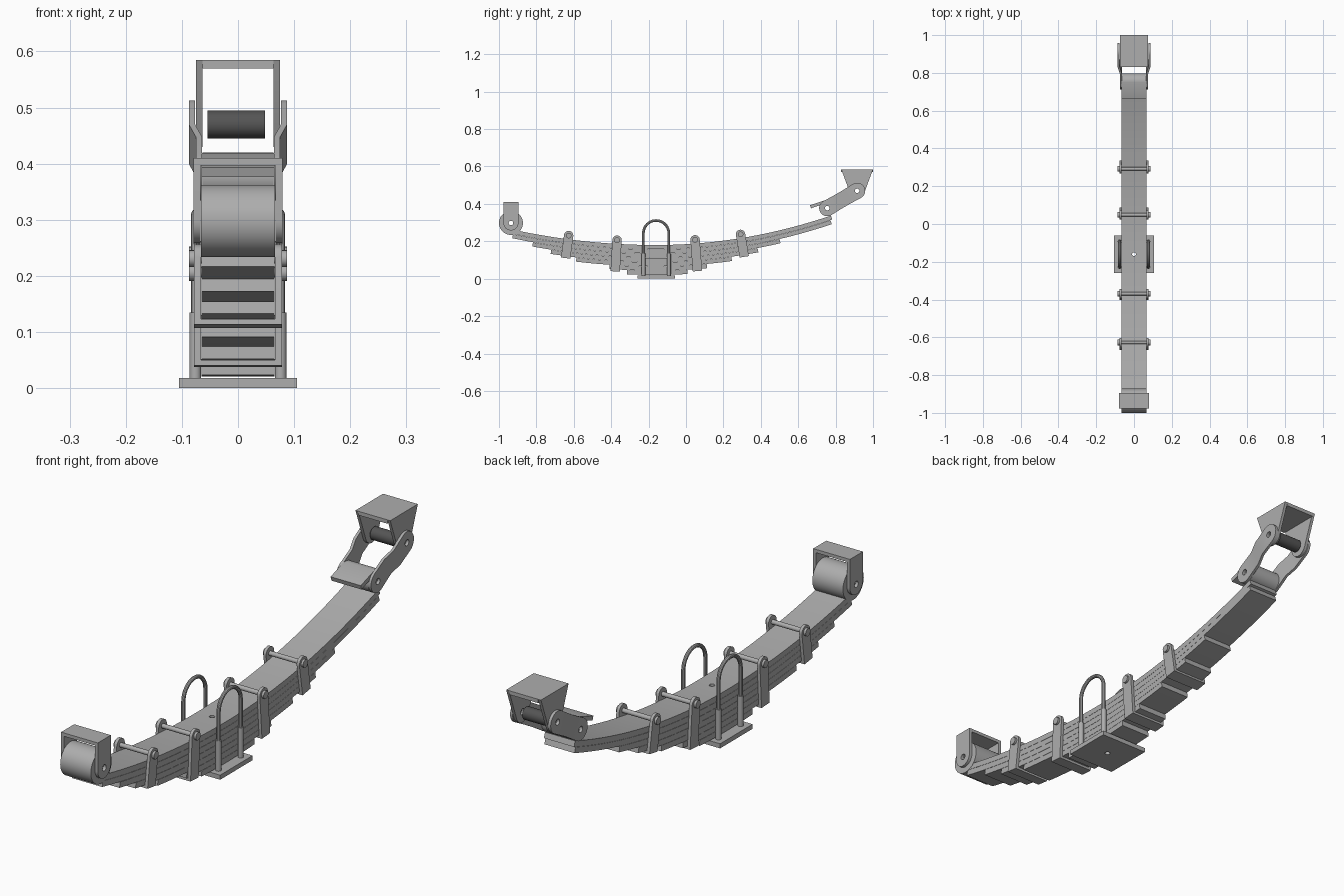
import bpy, math
from mathutils import Vector

if "Cube" in bpy.data.objects:
    bpy.data.objects.remove(bpy.data.objects["Cube"])

def material(name, v):
    m = bpy.data.materials.new(name)
    m.diffuse_color = (v, v, v, 1)
    m.use_nodes = True
    m.node_tree.nodes["Principled BSDF"].inputs["Base Color"].default_value = m.diffuse_color
    return m
STEEL = material("grey steel", 0.42)
DARK = material("dark bushing", 0.09)

def mesh(name, verts, faces, mat=STEEL):
    me = bpy.data.meshes.new(name)
    me.from_pydata(verts, [], faces)
    if mat:
        me.materials.append(mat)
    ob = bpy.data.objects.new(name, me)
    bpy.context.collection.objects.link(ob)
    bpy.context.view_layer.objects.active = ob
    bpy.ops.object.mode_set(mode='EDIT')
    bpy.ops.mesh.select_all(action='SELECT')
    bpy.ops.mesh.normals_make_consistent(inside=False)
    bpy.ops.object.mode_set(mode='OBJECT')
    return ob

def prism(name, pts, x0, x1, mat=STEEL):
    """Extrude a (y, z) outline along x."""
    n = len(pts)
    v = [(x, y, z) for x in (x0, x1) for y, z in pts]
    f = [tuple(range(n)), tuple(range(n, 2 * n))]
    f += [(i, (i + 1) % n, n + (i + 1) % n, n + i) for i in range(n)]
    return mesh(name, v, f, mat)

def arc(c, r, a0, a1, n=16):
    return [(c[0] + r * math.cos(math.radians(a0 + (a1 - a0) * i / n)),
             c[1] + r * math.sin(math.radians(a0 + (a1 - a0) * i / n))) for i in range(n + 1)]

def disc(name, c, r, x0, x1, mat=STEEL, n=32):
    return prism(name, arc(c, r, 0, 360, n)[:-1], x0, x1, mat)

def box(name, x, y, z):
    return prism(name, [(y[0], z[0]), (y[1], z[0]), (y[1], z[1]), (y[0], z[1])], *x)

def drill(cutter, *obs):
    cutter.hide_render = True
    cutters.add(cutter)
    for ob in obs:
        b = ob.modifiers.new("hole", 'BOOLEAN')
        b.operation, b.object, b.solver = 'DIFFERENCE', cutter, 'EXACT'
cutters = set()

# Spring curve: top surface of the main leaf, and a point at depth d below it
MID, PITCH, W = -0.16, 0.0229, 0.065
def on_curve(y, d):
    k = 0.18 if y > MID else 0.14
    s = 2 * k * (y - MID)
    l = math.hypot(1, s)
    return (y + s / l * d, 0.18 + k * (y - MID) ** 2 - d / l)

# Leaves, longest at the top
ends = [(-0.94, 0.775), (-0.92, 0.765), (-0.81, 0.49), (-0.71, 0.37),
        (-0.575, 0.23), (-0.40, 0.10), (-0.31, 0.0)]
leaves = []
for i, (a, b) in enumerate(ends):
    ys = [a + (b - a) * j / 32 for j in range(33)]
    d0, d1 = i * PITCH, (i + 1) * PITCH - 0.0008
    pts = [on_curve(y, d0) for y in ys] + [on_curve(y, d1) for y in reversed(ys)]
    leaves.append(prism(f"leaf_{i + 1}", pts, -W, W))

# Base plate and the centre hole through the stack
plate = box("base_plate", (-0.105, 0.105), (-0.26, -0.06), (0, 0.018))
ring = [(0.01 * math.cos(t * math.pi / 8), MID + 0.01 * math.sin(t * math.pi / 8)) for t in range(16)]
centre = mesh("centre_hole_cutter", [(x, y, z) for z in (-0.1, 0.4) for x, y in ring],
              [tuple(range(16)), tuple(range(16, 32))] +
              [(i, (i + 1) % 16, 16 + (i + 1) % 16, 16 + i) for i in range(16)], None)
drill(centre, plate, *leaves)

# U-bolts with thicker lower legs
for side in (-1, 1):
    cu = bpy.data.curves.new("u_bolt", 'CURVE')
    cu.dimensions, cu.bevel_depth, cu.bevel_resolution = '3D', 0.0075, 3
    cu.use_fill_caps = True
    path = [(-0.092, 0.01)] + arc((MID, 0.243), 0.068, 0, 180, 24) + [(-0.228, 0.01)]
    sp = cu.splines.new('POLY')
    sp.points.add(len(path) - 1)
    for p, (y, z) in zip(sp.points, path):
        p.co = (side * 0.076, y, z, 1)
    cu.materials.append(STEEL)
    bpy.context.collection.objects.link(bpy.data.objects.new("u_bolt", cu))
    for y in (-0.092, -0.228):
        bpy.ops.mesh.primitive_cylinder_add(vertices=16, radius=0.0105, depth=0.12,
                                            location=(side * 0.076, y, 0.075))
        ob = bpy.context.object
        ob.name = "u_bolt_sleeve"
        ob.data.materials.append(STEEL)

# Rebound clips: strap under the leaves, rounded side tabs, cross bolt on top
for y, count in ((-0.63, 4), (-0.37, 6), (0.05, 6), (0.295, 4)):
    c = Vector(on_curve(y, -0.02))
    low = Vector(on_curve(y, count * PITCH + 0.010))
    up = (c - low).normalized()
    side = Vector((up.y, -up.x))
    ang = math.degrees(math.atan2(side.y, side.x))
    r = 0.025
    for s in (-1, 1):
        prism("clip_side", [tuple(low - side * r), tuple(low + side * r)] + arc(c, r, ang, ang + 180),
              s * 0.066, s * 0.078)
        disc("clip_bolt_head", c, 0.015, s * 0.078, s * 0.087, n=20)
    t = up * 0.0095
    prism("clip_strap", [tuple(p) for p in (low - side * r, low + side * r,
                                            low + side * r + t, low - side * r + t)], -0.066, 0.066)
    disc("clip_bolt", c, 0.009, -0.078, 0.078, n=16)

# Front eye and hanger bracket
E = (-0.936, 0.298)
parts = [disc("front_eye", E, 0.064, -0.066, 0.066, n=48)]
for s in (-1, 1):
    parts.append(prism("front_hanger_side", [(-0.896, 0.41), (-0.976, 0.41)] + arc(E, 0.04, 180, 360),
                       s * 0.067, s * 0.079))
box("front_hanger_top", (-0.067, 0.067), (-0.976, -0.896), (0.397, 0.41))
drill(disc("front_hole_cutter", E, 0.012, -0.2, 0.2, None, 20), *parts)

# Rear eye with its curled-over tongue
A, B = Vector((0.755, 0.377)), Vector((0.915, 0.47))
low_parts = [disc("rear_eye", A, 0.043, -0.063, 0.063, n=40)]
prism("rear_eye_tongue", [(0.663, 0.393), (0.668, 0.376), (0.75, 0.405), (0.76, 0.419), (0.742, 0.419)],
      -W, W)

# Rear hanger bracket, tapering down to the upper pin
high_parts = []
for s in (-1, 1):
    high_parts.append(prism("rear_hanger_side", [(1.0, 0.585), (0.83, 0.585)] + arc(B, 0.04, 205, 335),
                            s * 0.063, s * 0.075))
box("rear_hanger_top", (-0.063, 0.063), (0.83, 1.0), (0.57, 0.585))
high_parts.append(disc("rear_bushing", B, 0.025, -0.054, 0.048, DARK))

# Shackle plates: lofted bars that step outward from eye to hanger
axis = (B - A).normalized()
across = Vector((-axis.y, axis.x))
L, R = (B - A).length, 0.043
angles = [math.radians(8 + 82 * i / 9) for i in range(10)]
stations = [(-R * math.cos(a), R * math.sin(a)) for a in angles]
stations += [(0.07, R * 0.95), (0.115, R * 0.95)]
stations += [(L + R * math.cos(a), R * math.sin(a)) for a in reversed(angles)]
for s in (-1, 1):
    v, f = [], []
    for u, w in stations:
        x = 0.064 + 0.0125 * min(1, max(0, (u - 0.07) / 0.045))
        p = A + axis * u
        for xx, ww in ((x, -w), (x, w), (x + 0.011, w), (x + 0.011, -w)):
            q = p + across * ww
            v.append((s * xx, q.x, q.y))
    n = len(stations)
    for i in range(n - 1):
        f += [(4 * i + j, 4 * i + (j + 1) % 4, 4 * i + 4 + (j + 1) % 4, 4 * i + 4 + j) for j in range(4)]
    f += [(0, 1, 2, 3), tuple(range(4 * n - 4, 4 * n))]
    sh = mesh("shackle_plate", v, f)
    low_parts.append(sh)
    high_parts.append(sh)
drill(disc("rear_eye_hole_cutter", A, 0.012, -0.2, 0.2, None, 20), *low_parts)
drill(disc("rear_pin_hole_cutter", B, 0.012, -0.2, 0.2, None, 20), *high_parts)

# Apply holes and curves, drop the cutters, smooth the round surfaces
bpy.ops.object.select_all(action='DESELECT')
for ob in bpy.context.scene.objects:
    if ob not in cutters:
        ob.select_set(True)
        bpy.context.view_layer.objects.active = ob
bpy.ops.object.convert(target='MESH')
for ob in cutters:
    bpy.data.objects.remove(ob)
bpy.ops.object.shade_smooth_by_angle(angle=math.radians(30))
